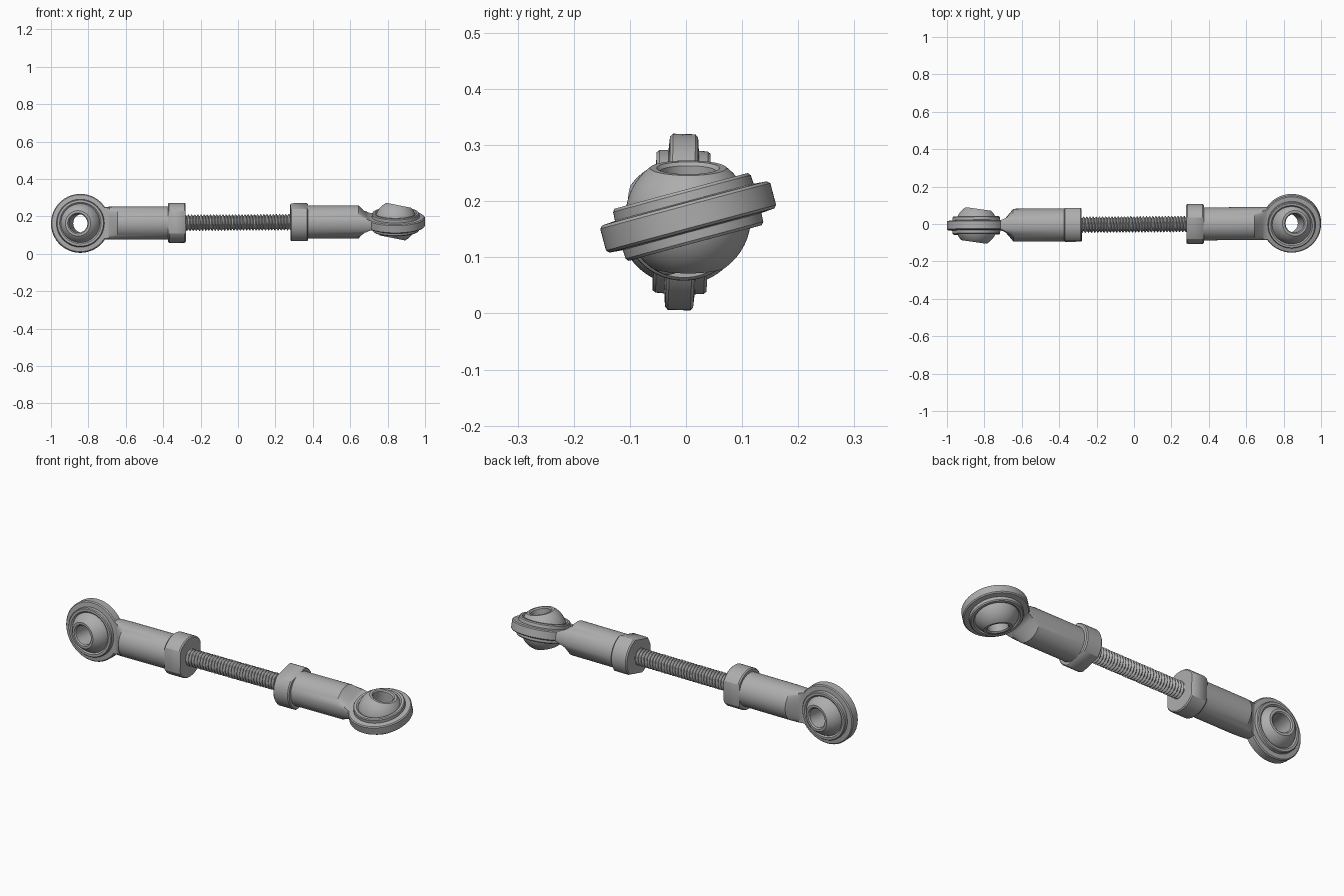
import bpy, bmesh
from math import sin, cos, pi, radians, sqrt, acos
from mathutils import Matrix, Vector

cube = bpy.data.objects.get("Cube")
if cube:
    bpy.data.objects.remove(cube)

steel = bpy.data.materials.new("steel grey")
steel.use_nodes = True
grey = (0.42, 0.42, 0.42, 1)
steel.diffuse_color = grey
steel.node_tree.nodes["Principled BSDF"].inputs["Base Color"].default_value = grey


def skin(name, rings, matrix, loop=False):
    """Join rings of points with quads; loop closes the last ring to the first, else both ends are capped."""
    bm = bmesh.new()
    rows = [[bm.verts.new(p) for p in ring] for ring in rings]
    pairs = list(zip(rows, rows[1:]))
    if loop:
        pairs.append((rows[-1], rows[0]))
    else:
        bm.faces.new(rows[0])
        bm.faces.new(rows[-1])
    for a, b in pairs:
        for i in range(len(a)):
            bm.faces.new((a[i - 1], a[i], b[i], b[i - 1]))
    bmesh.ops.recalc_face_normals(bm, faces=bm.faces)
    mesh = bpy.data.meshes.new(name)
    bm.to_mesh(mesh)
    bm.free()
    mesh.transform(matrix)
    mesh.shade_smooth()
    mesh.set_sharp_from_angle(angle=radians(30))
    mesh.materials.append(steel)
    obj = bpy.data.objects.new(name, mesh)
    bpy.context.collection.objects.link(obj)
    return obj


def lathe(name, profile, matrix, n=72):
    """Spin a closed (radius, height) profile about local z."""
    angles = [2 * pi * i / n for i in range(n)]
    skin(name, [[(r * cos(a), r * sin(a), h) for r, h in profile] for a in angles], matrix, True)


def flattened(name, sections, matrix, flat=None, n=72):
    """Round bar along local x from (x, radius, half thickness), with flats facing local z."""
    rings = []
    for x, r, t in sections:
        # angles include the flat's corners so its edges stay straight
        c = acos(min(1, (flat or t) / r)) if flat else 0
        angles = [2 * pi * i / n for i in range(n)]
        if flat:
            arc = [c + (pi - 2 * c) * i / 20 for i in range(21)]
            angles = arc + [a + pi for a in arc]
        rings.append([(x, r * sin(a), max(-t, min(t, r * cos(a)))) for a in angles])
    skin(name, rings, matrix)


EYE_X = 0.843
BALL_R, BALL_FLAT, HOLE_R = 0.112, 0.089, 0.05

# eye housing: outer band with a raised shoulder on both sides
half = [(0.157, 0.02), (0.152, 0.025), (0.128, 0.027), (0.127, 0.043),
        (0.123, 0.048), (0.111, 0.048), (0.103, 0.041)]
housing = half + [(r, -h) for r, h in reversed(half)]

# swivel ball: truncated sphere with a through hole
rim = acos(BALL_FLAT / BALL_R)
arc = [rim + (pi - 2 * rim) * i / 24 for i in range(25)]
ball = [(HOLE_R, 0.083), (HOLE_R + 0.006, BALL_FLAT)]
ball += [(BALL_R * sin(a), BALL_R * cos(a)) for a in arc]
ball += [(HOLE_R + 0.006, -BALL_FLAT), (HOLE_R, -0.083)]

# shank narrows to a thin neck that runs into the eye
shank = [(0.37, 0.088, 0.088), (0.645, 0.088, 0.088), (0.688, 0.088, 0.036),
         (0.7, 0.088, 0.029), (0.715, 0.088, 0.025), (0.735, 0.088, 0.024)]
collar = [(0.28, 0.102, 0.086), (0.286, 0.107, 0.089),
          (0.368, 0.107, 0.089), (0.374, 0.102, 0.086)]

# common axis of the rod, very slightly askew
axis = (Matrix.Translation((0, -0.002, 0.1675)) @ Matrix.Rotation(0.007, 4, "Z")
        @ Matrix.Rotation(-0.0054, 4, "Y"))

ends = (("left", axis @ Matrix.Rotation(radians(15), 4, "X"), Vector((0.2, 0, 1))),
        ("right", axis @ Matrix.Rotation(radians(88.3), 4, "X") @ Matrix.Rotation(pi, 4, "Z"),
         Vector((0.14, 1, 0))))
for side, place, ball_axis in ends:
    eye = place @ Matrix.Translation((EYE_X, 0, 0))
    turn = ball_axis.to_track_quat("Z", "Y").to_matrix().to_4x4()
    lathe(side + "_eye_housing", housing, eye)
    lathe(side + "_swivel_ball", ball, Matrix.Translation(eye.translation) @ turn)
    flattened(side + "_shank", shank, place)
    flattened(side + "_wrench_collar", collar, place, flat=0.089)

# threaded rod: radius follows a helical ridge
PITCH, STEPS, SIDES, LENGTH = 0.0168, 6, 30, 0.6
rings = []
for k in range(int(LENGTH / PITCH * STEPS) + 1):
    x = k * PITCH / STEPS - LENGTH / 2
    ring = []
    for i in range(SIDES):
        a = 2 * pi * i / SIDES
        phase = (x / PITCH - i / SIDES) % 1
        r = 0.033 + 0.011 * min(1, 2.4 * abs(phase - 0.5))
        ring.append((x, r * cos(a), r * sin(a)))
    rings.append(ring)
skin("threaded_rod", rings, axis)
